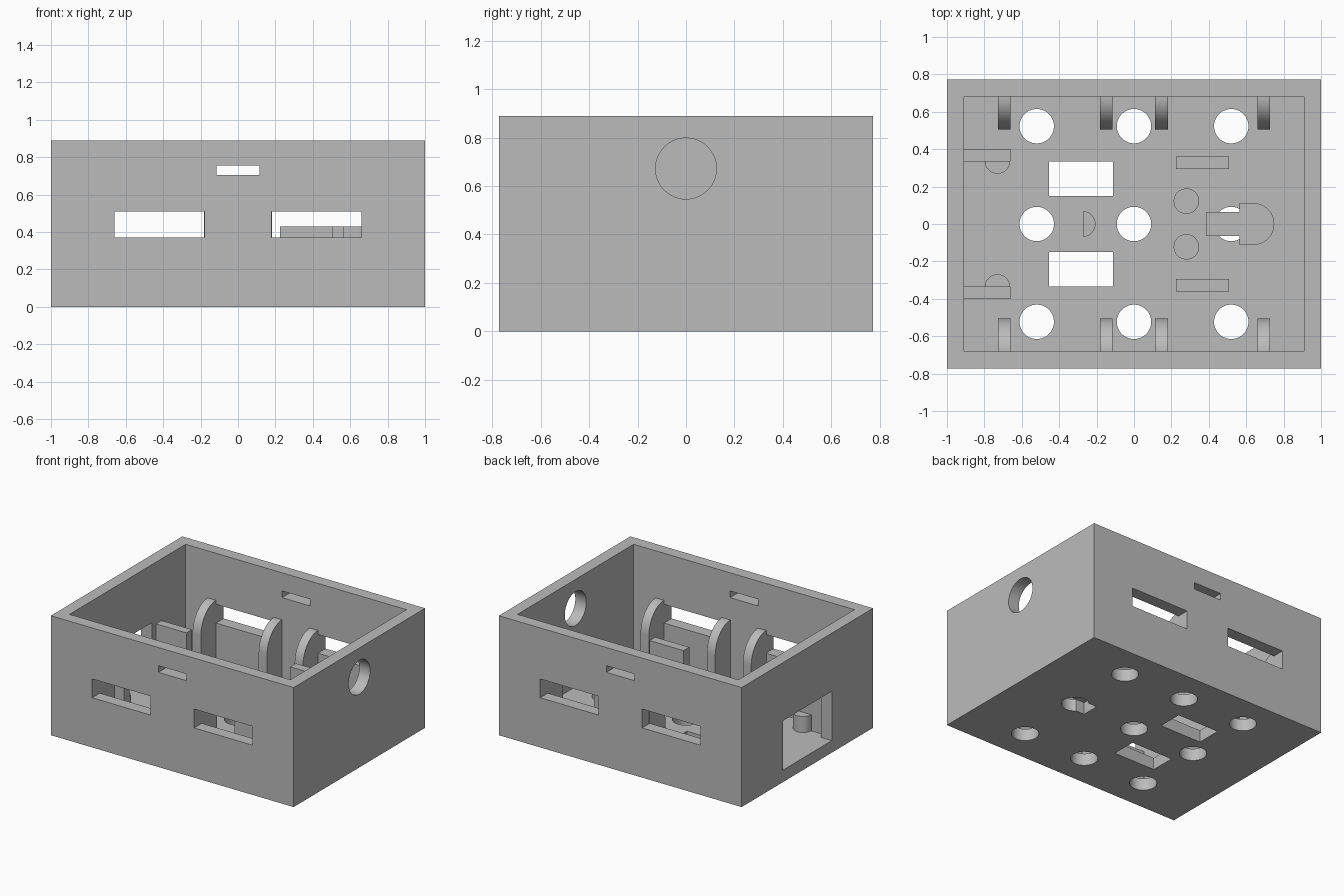
import bpy, bmesh, math
from mathutils import Matrix, Vector

if "Cube" in bpy.data.objects:
    bpy.data.objects.remove(bpy.data.objects["Cube"])

gray = bpy.data.materials.new("plain gray")
gray.diffuse_color = (0.5, 0.5, 0.5, 1)
gray.use_nodes = True
gray.node_tree.nodes["Principled BSDF"].inputs["Base Color"].default_value = gray.diffuse_color

W, D, H, T = 1.0, 0.773, 0.89, 0.09   # half width, half depth, height, wall
BASE = T - 0.005                      # posts sink slightly into the floor
XY = Matrix.Identity(3)
YZ = Matrix(((0, 0, 1), (1, 0, 0), (0, 1, 0)))  # profile in y,z; extruded along x


def prism(name, pts, lo, hi, axes=XY):
    """Extrude a 2D outline from lo to hi."""
    bm = bmesh.new()
    a = [bm.verts.new(axes @ Vector((p[0], p[1], lo))) for p in pts]
    b = [bm.verts.new(axes @ Vector((p[0], p[1], hi))) for p in pts]
    n = len(pts)
    bm.faces.new(a[::-1])
    bm.faces.new(b)
    for i in range(n):
        bm.faces.new((a[i], a[(i + 1) % n], b[(i + 1) % n], b[i]))
    bmesh.ops.recalc_face_normals(bm, faces=bm.faces[:])
    me = bpy.data.meshes.new(name)
    bm.to_mesh(me)
    bm.free()
    me.materials.append(gray)
    ob = bpy.data.objects.new(name, me)
    bpy.context.collection.objects.link(ob)
    return ob


def rect(x0, x1, y0, y1):
    return [(x0, y0), (x1, y0), (x1, y1), (x0, y1)]


def arc(cx, cy, rx, ry, a0, a1, n):
    return [(cx + rx * math.cos(math.radians(a0 + (a1 - a0) * i / n)),
             cy + ry * math.sin(math.radians(a0 + (a1 - a0) * i / n)))
            for i in range(n + 1)]


def circle(cx, cy, r):
    return arc(cx, cy, r, r, 0, 360, 48)[:-1]


def box(name, x0, x1, y0, y1, z0, z1):
    return prism(name, rect(x0, x1, y0, y1), z0, z1)


def smooth(ob):
    bpy.ops.object.select_all(action='DESELECT')
    ob.select_set(True)
    bpy.context.view_layer.objects.active = ob
    bpy.ops.object.shade_smooth_by_angle(angle=math.radians(30))


# Open box
case = box("case", -W, W, -D, D, 0, H)
cutters = [box("cavity", -W + T, W - T, -D + T, D - T, T, H + 0.2)]

# Slots through front and back walls
for x0, x1, z0, z1 in ((-0.66, -0.18, 0.37, 0.51), (0.18, 0.66, 0.37, 0.51),
                       (-0.115, 0.115, 0.705, 0.755)):
    cutters.append(box("wall_slot", x0, x1, -1, 1, z0, z1))

# Round hole in the right wall, doorway in the left wall
cutters.append(prism("cable_hole", circle(0, 0.672, 0.126), 0.8, 1.2, YZ))
cutters.append(box("doorway", -1.2, -0.8, -0.287, 0.287, T, 0.457))

# Floor holes, windows and pocket
for x in (-0.52, 0, 0.52):
    for y in (-0.523, 0, 0.523):
        cutters.append(prism("floor_hole", circle(x, y, 0.092), -0.1, 0.2))
for s in (-1, 1):
    y0, y1 = sorted((s * 0.15, s * 0.335))
    cutters.append(box("floor_window", -0.455, -0.113, y0, y1, -0.1, 0.2))
cutters.append(box("floor_pocket", 0.385, 0.565, -0.065, 0.065, -0.1, 0.2))

bpy.context.view_layer.objects.active = case
for c in cutters:
    m = case.modifiers.new("cut", 'BOOLEAN')
    m.operation = 'DIFFERENCE'
    m.solver = 'EXACT'
    m.object = c
    bpy.ops.object.modifier_apply(modifier=m.name)
    bpy.data.objects.remove(c)
smooth(case)

for s in (-1, 1):
    # Fins with rounded tops beside the wall slots
    for x0 in (-0.728, -0.183, 0.113, 0.66):
        wall = D - T
        pts = [(wall + 0.01, BASE), (wall + 0.01, 0.54)]
        pts += arc(wall, 0.34, 0.178, 0.2, 90, 180, 16) + [(wall - 0.178, BASE)]
        smooth(prism("fin", [(s * y, z) for y, z in pts], x0, x0 + 0.068, YZ))

    # Doorway guide walls with round pegs against them
    y0, y1 = sorted((s * 0.335, s * 0.4))
    box("guide_wall", -W + T - 0.01, -0.66, y0, y1, BASE, 0.43)
    smooth(prism("guide_peg", arc(-0.73, s * 0.337, 0.068, 0.068,
                                  180 if s > 0 else 0, 360 if s > 0 else 180, 24),
                 BASE, 0.21))

    # Upright plates and pegs on the right side
    y0, y1 = sorted((s * 0.293, s * 0.36))
    box("upright_plate", 0.225, 0.507, y0, y1, BASE, 0.43)
    smooth(prism("round_peg", circle(0.28, s * 0.122, 0.068), BASE, 0.21))

# Half-round stop in the middle
smooth(prism("half_round_stop", arc(-0.272, 0, 0.066, 0.068, -90, 90, 24), BASE, 0.21))

# Rounded tower with a narrow stem
tower = [(0.565, 0.065), (0.385, 0.065), (0.385, -0.065), (0.565, -0.065), (0.565, -0.112)]
tower += arc(0.638, 0, 0.112, 0.112, -90, 90, 24) + [(0.565, 0.112)]
smooth(prism("tower", tower, T, 0.43))
